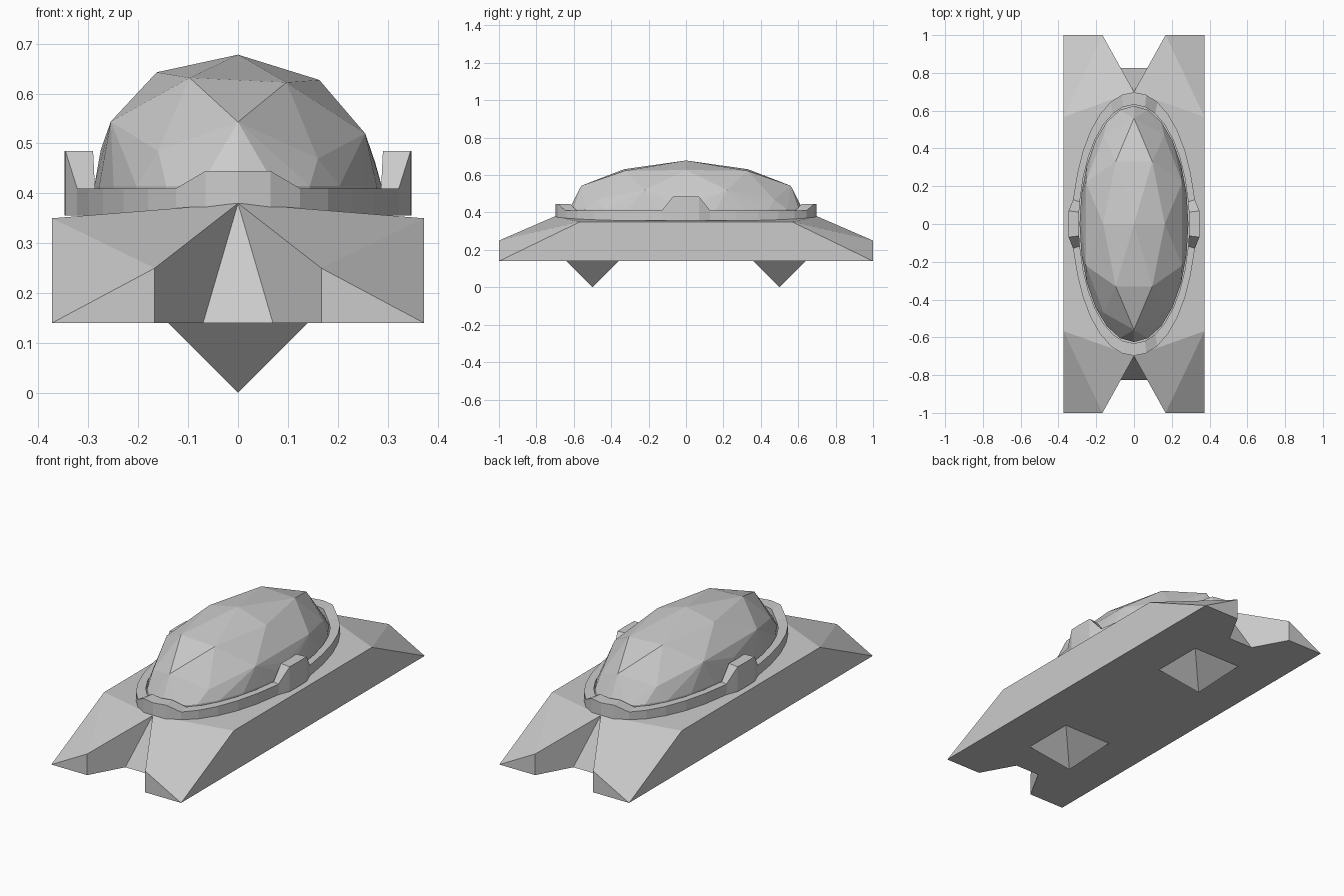
import bpy, bmesh, math

if "Cube" in bpy.data.objects:
    bpy.data.objects.remove(bpy.data.objects["Cube"])


def finish(bm, name):
    bmesh.ops.remove_doubles(bm, verts=bm.verts[:], dist=0.0005)
    bmesh.ops.recalc_face_normals(bm, faces=bm.faces[:])
    me = bpy.data.meshes.new(name)
    bm.to_mesh(me)
    bm.free()
    ob = bpy.data.objects.new(name, me)
    bpy.context.collection.objects.link(ob)
    return ob


# Base plate: one quarter repeated with mirrored signs
corner, tip, tip_low = (.373, 1, .14), (.167, 1, .25), (.167, 1, .14)
notch_top, notch_low, notch_mid = (0, .7, .38), (.07, .825, .14), (0, .825, .14)
shoulder, side_top, side_low = (.373, .567, .35), (.373, 0, .35), (.373, 0, .14)
center_top, center_low = (0, 0, .38), (0, 0, .14)
quarter = [
    (corner, tip, tip_low),
    (corner, shoulder, tip), (tip, shoulder, notch_top),
    (tip, notch_top, notch_low, tip_low),
    (notch_low, notch_top, notch_mid),
    (corner, side_low, side_top, shoulder),
    (notch_top, shoulder, side_top, center_top),
    (corner, tip_low, notch_low, notch_mid, center_low, side_low),
]
bm = bmesh.new()
for sx in (1, -1):
    for sy in (1, -1):
        for face in quarter:
            bm.faces.new([bm.verts.new((x * sx, y * sy, z)) for x, y, z in face])
finish(bm, "base_plate")

# Setting rim: elliptical band with a raised tab on each of its four sides
profile = [(0, .485, 1.07), (5.7, .485, 1.07), (10.7, .41, 1.01), (22.5, .41, 1),
           (33.75, .41, 1), (45, .41, 1), (56.25, .41, 1), (67.5, .41, 1),
           (78.5, .445, 1), (90, .445, 1)]
loop = profile[:]
loop += [(180 - a, h, s) for a, h, s in profile[-2::-1]]
loop += [(360 - a, h, s) for a, h, s in loop[-2:0:-1]]
bm = bmesh.new()
sections = []
for a, h, s in loop:
    c, n = math.cos(math.radians(a)), math.sin(math.radians(a))
    ox, oy, ix, iy = .325 * s * c, .698 * n, .292 * c, .632 * n
    sections.append([bm.verts.new(p) for p in
                     ((ox, oy, .356), (ox, oy, h), (ix, iy, h), (ix, iy, .356))])
for i, a in enumerate(sections):
    b = sections[(i + 1) % len(sections)]
    for j in range(4):
        k = (j + 1) % 4
        bm.faces.new((a[j], b[j], b[k], a[k]))
finish(bm, "setting_rim")

# Faceted stone: hull of facet corners, tilted slightly sideways
corners = [(0, 0, .678), (.163, 0, .635), (.097, .33, .627), (0, .56, .543),
           (.255, .22, .532), (.16, .47, .477), (.275, 0, .475)]
corners += [(.288 * math.cos(math.radians(a)), .625 * math.sin(math.radians(a)), z)
            for a in range(0, 91, 15) for z in (.36, .415)]
points = {(round(x * sx, 4), round(y * sy, 4), z)
          for x, y, z in corners for sx in (1, -1) for sy in (1, -1)}
bm = bmesh.new()
for x, y, z in sorted(points):
    bm.verts.new((x, y, z - (.047 * x if z > .42 else 0)))
hull = bmesh.ops.convex_hull(bm, input=bm.verts[:])
loose = [v for v in bm.verts if not v.link_faces]
bmesh.ops.delete(bm, geom=loose, context='VERTS')
finish(bm, "faceted_stone")

# Two pyramid studs pointing down
for name, y in (("front_stud", -.5), ("back_stud", .5)):
    bm = bmesh.new()
    ring = [bm.verts.new((.14 * sx, y + .14 * sy, .14))
            for sx, sy in ((1, 1), (-1, 1), (-1, -1), (1, -1))]
    point = bm.verts.new((0, y, 0))
    bm.faces.new(ring)
    for i in range(4):
        bm.faces.new((ring[i], ring[(i + 1) % 4], point))
    finish(bm, name)
